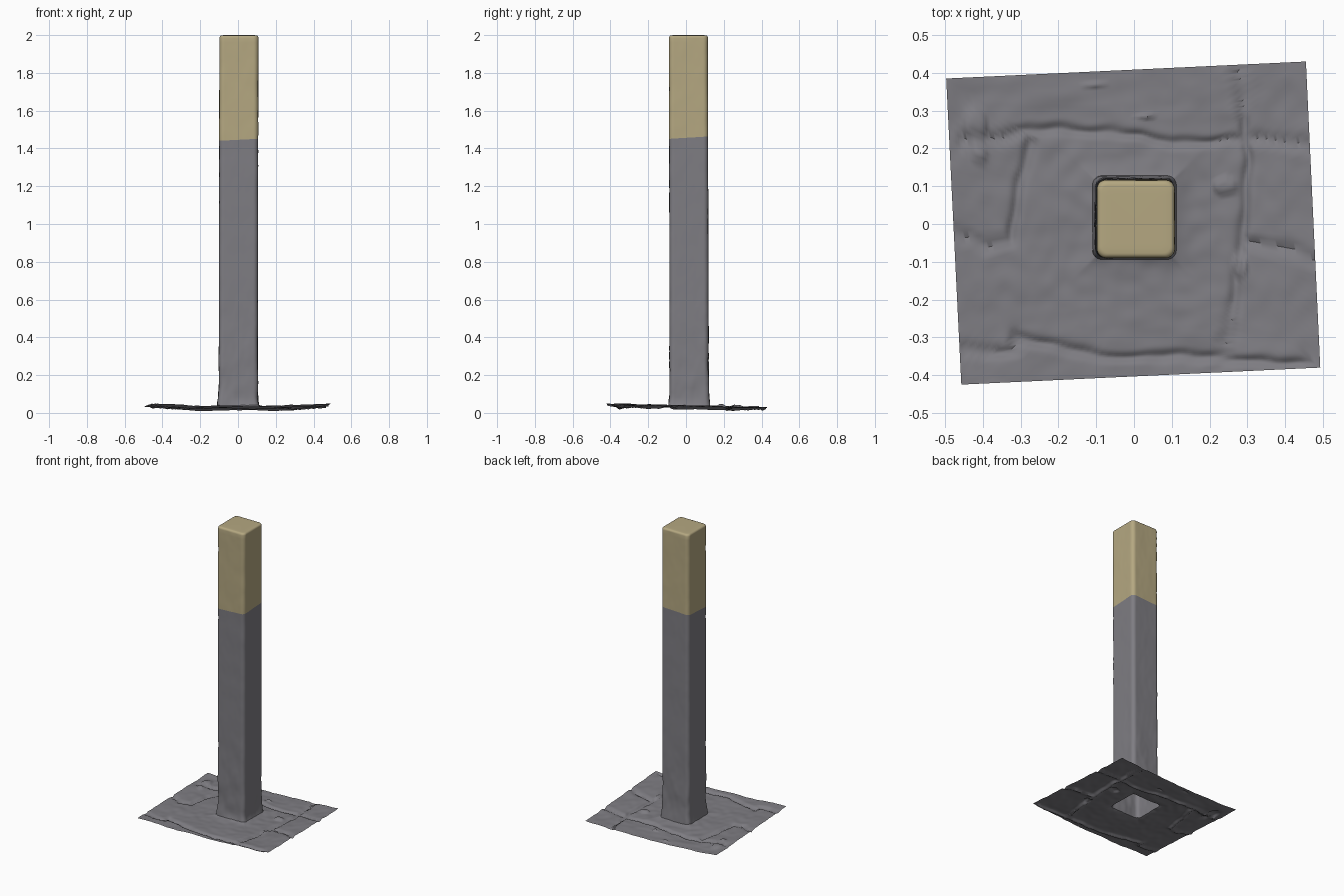
import bpy, bmesh, math
from mathutils import Vector, noise

if "Cube" in bpy.data.objects:
    bpy.data.objects.remove(bpy.data.objects["Cube"])


def material(name, rgb):
    m = bpy.data.materials.new(name)
    m.use_nodes = True
    m.diffuse_color = (*rgb, 1)
    m.node_tree.nodes["Principled BSDF"].inputs["Base Color"].default_value = (*rgb, 1)
    return m


stone = material("grey stone", (0.21, 0.205, 0.225))
paint = material("pale yellow paint", (0.46, 0.39, 0.22))

SIDE = 40          # points along each side of the square outline
HALF, ROUND = 0.103, 0.025
PAINT_Z = 1.452

# Square outline in [-1, 1], shared by the post and the ground sheet
outline = []
for k in range(4):
    for i in range(SIDE):
        t = -1 + 2 * i / SIDE
        outline.append([(t, -1), (1, t), (-t, 1), (-1, -t)][k])


def rounded(u, v, half, radius):
    """Point of a rounded square outline."""
    p = Vector((u * half, v * half))
    c = half - radius
    core = Vector([max(-c, min(c, a)) for a in p])
    return core + (p - core).normalized() * radius


# Joints between the paving stones
joints = [
    [(-.48, -.02), (-.40, -.06), (-.33, -.04), (-.31, .02), (-.30, .12), (-.27, .22)],
    [(-.46, .22), (-.28, .25), (-.15, .25), (.02, .24), (.1, .21), (.2, .22), (.3, .23), (.46, .21)],
    [(.28, .42), (.3, .2), (.29, 0), (.26, -.2), (.24, -.38)],
    [(.29, -.05), (.4, -.06), (.49, -.1)],
    [(-.46, -.33), (-.33, -.34), (-.32, -.3), (-.2, -.32), (-.1, -.35), (.1, -.35), (.45, -.37)],
]
# Loose chips: centre and half sizes
chips = [(-.42, .26, .035, .05), (-.41, .185, .025, .02), (.24, .1, .035, .025),
         (.28, -.11, .022, .035), (-.1, .37, .01, .01), (.03, .285, .012, .012)]


def joint_distance(p):
    best = 1
    for line in joints:
        for a, b in zip(line, line[1:]):
            a, b = Vector(a), Vector(b)
            t = max(0, min(1, (p - a).dot(b - a) / (b - a).length_squared))
            best = min(best, (p - a.lerp(b, t)).length)
    return best


def ground_height(x, y):
    wobble = noise.noise_vector(Vector((x, y, 3)) * 14).to_2d() * 0.012
    p = Vector((x, y))
    d = joint_distance(p + wobble)
    z = 0.027 + 0.06 * x * x - 0.022 * y
    z -= 0.012 * math.exp(-(d / 0.013) ** 2)
    away = max(0, max(abs(x), abs(y - 0.015)) - HALF)
    z += 0.014 * math.exp(-away / 0.03)
    z += 0.006 * noise.noise(Vector((x, y, 0)) * 6)
    z += 0.003 * noise.noise(Vector((x, y, 5)) * 22)
    for cx, cy, rx, ry in chips:
        q = ((x - cx) / rx) ** 2 + ((y - cy) / ry) ** 2
        z += 0.012 * max(0, 1 - q ** 2)
    return max(0, z)


def post_centre(z):
    return Vector((0.001 + 0.002 * z, 0.017 - 0.002 * z))


def loft(name, rings, mats, cap=False, painted=None):
    """Skin closed rings of equal length into one smooth mesh."""
    bm = bmesh.new()
    rows = [[bm.verts.new(p) for p in ring] for ring in rings]
    n = len(rows[0])
    for r, (a, b) in enumerate(zip(rows, rows[1:])):
        for i in range(n):
            j = (i + 1) % n
            f = bm.faces.new((a[i], a[j], b[j], b[i]))
            f.material_index = int(painted is not None and r >= painted)
    if cap:
        bm.faces.new(rows[-1]).material_index = 1
    bm.normal_update()
    mesh = bpy.data.meshes.new(name)
    bm.to_mesh(mesh)
    bm.free()
    for m in mats:
        mesh.materials.append(m)
    ob = bpy.data.objects.new(name, mesh)
    bpy.context.collection.objects.link(ob)
    bpy.context.view_layer.objects.active = ob
    ob.select_set(True)
    bpy.ops.object.shade_smooth_by_angle(angle=math.radians(50))
    ob.select_set(False)
    return ob


# Foot of the post, where it meets the ground
foot = []
for u, v in outline:
    p = post_centre(0) + rounded(u, v, HALF + 0.008, ROUND)
    foot.append(Vector((p.x, p.y, ground_height(p.x, p.y))))

# Post: worn sides, rougher near the ground, hollow and open below
rings = [foot]
steps, paint_step = 80, 58
heights = [0.06 + (PAINT_Z - 0.06) * i / paint_step for i in range(paint_step + 1)]
heights += [PAINT_Z + (1.985 - PAINT_Z) * i / 22 for i in range(1, 23)]
for z in heights:
    ring = []
    rough = 0.0012 + 0.005 * max(0, 1 - z / 0.8) ** 2
    flare = 0.004 * math.exp(-(z - 0.06) / 0.03)
    tilt = math.exp(-((z - PAINT_Z) / 0.15) ** 2)
    for u, v in outline:
        q = rounded(u, v, HALF + flare, ROUND)
        n = noise.noise(Vector((q.x * 12, q.y * 12, z * 9)))
        n += 0.5 * noise.noise(Vector((q.x * 30, q.y * 30, z * 30)))
        q *= 1 + n * rough / HALF
        c = post_centre(z) + q
        ring.append(Vector((c.x, c.y, z + tilt * (0.05 * q.x + 0.06 * q.y))))
    rings.append(ring)

# Rounded top edge and flat cap
for k in range(1, 6):
    a = k / 5 * math.pi / 2
    inset = 0.013 * (1 - math.cos(a))
    z = 1.985 + 0.014 * math.sin(a)
    rings.append([Vector((*(post_centre(2) + rounded(u, v, HALF - inset, ROUND - inset * 0.5)), z))
                  for u, v in outline])
for k in range(1, 8):
    s = 1 - k / 7.2
    rings.append([Vector((*(post_centre(2) + s * rounded(u, v, HALF - 0.013, ROUND - 0.0065)),
                          1.9995 + 0.0005 * (1 - s))) for u, v in outline])
loft("square_post", rings, [stone, paint], cap=True, painted=paint_step + 1)

# Ground sheet: rings spreading from the foot to the skewed square border
corners = [Vector(c) for c in ((-.457, -.425), (.493, -.38), (.455, .43), (-.497, .385))]
border = []
for u, v in outline:
    s, t = (u + 1) / 2, (v + 1) / 2
    border.append(corners[0].lerp(corners[1], s).lerp(corners[3].lerp(corners[2], s), t))
sheet = []
for k in range(61):
    f = k / 60
    ring = []
    for a, b in zip(foot, border):
        p = a.to_2d().lerp(b, f)
        ring.append(Vector((p.x, p.y, ground_height(p.x, p.y))))
    sheet.append(ring)
loft("paving_sheet", sheet[::-1], [stone])
